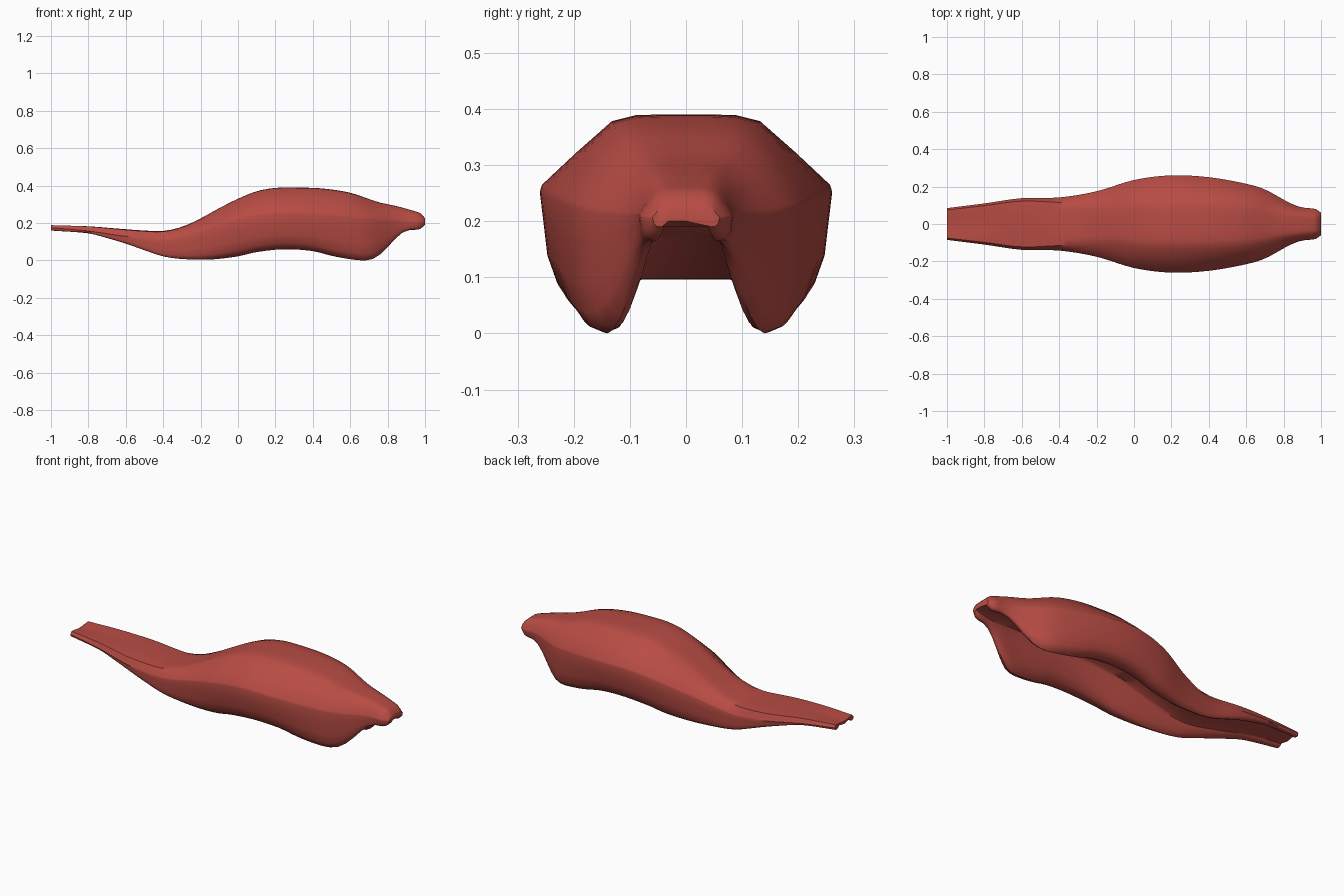
import bpy, bmesh

if "Cube" in bpy.data.objects:
    bpy.data.objects.remove(bpy.data.objects["Cube"])

# Lengthwise profiles: (position along x, value)
TOP = [(-1, .19), (-.8, .184), (-.6, .167), (-.5, .16), (-.4, .158), (-.3, .18), (-.2, .225), (-.1, .28),
       (0, .33), (.1, .37), (.2, .388), (.3, .39), (.45, .385), (.6, .362), (.75, .312), (.85, .29),
       (.95, .262), (.98, .25), (1, .225)]
BOTTOM = [(-1, .16), (-.8, .145), (-.7, .12), (-.6, .09), (-.5, .055), (-.4, .022), (-.3, .008),
          (-.15, .005), (0, .022), (.1, .045), (.25, .06), (.4, .05), (.5, .025), (.6, .007), (.68, 0),
          (.73, .012), (.78, .05), (.85, .125), (.9, .16), (.97, .167), (1, .19)]
WIDEST_Y = [(-1, .085), (-.8, .11), (-.6, .138), (-.4, .142), (-.2, .175), (0, .235), (.2, .26), (.4, .25),
            (.6, .215), (.7, .185), (.8, .13), (.85, .105), (.9, .088), (.97, .08), (1, .06)]
WIDEST_Z = [(-1, .176), (-.8, .158), (-.6, .13), (-.4, .112), (-.2, .16), (0, .225), (.2, .257), (.4, .25),
            (.6, .235), (.8, .215), (.92, .212), (1, .207)]
RIDGE_Y = [(-1, .075), (-.8, .098), (-.6, .122), (-.4, .115), (-.1, .103), (0, .122), (.3, .132),
           (.6, .118), (.8, .073), (.9, .058), (1, .045)]
LIP_Y = [(-1, .07), (-.6, .12), (-.3, .13), (-.1, .14), (.2, .17), (.5, .157), (.68, .14), (.8, .1),
         (.9, .07), (1, .045)]
INNER_Y = [(-1, .05), (-.5, .09), (0, .092), (.3, .1), (.68, .085), (.85, .06), (1, .037)]
CEILING = [(-1, .174), (-.8, .16), (-.6, .122), (-.4, .096), (-.2, .127), (0, .18), (.2, .215), (.4, .222),
           (.6, .212), (.75, .202), (.9, .19), (1, .2)]
TAIL_DIP = [(-1, .008), (-.8, .004), (-.6, 0), (1, 0)]


def sample(table, x):
    """Smooth Hermite interpolation through a profile."""
    n = len(table)

    def slope(i):
        a, b = table[max(i - 1, 0)], table[min(i + 1, n - 1)]
        return (b[1] - a[1]) / (b[0] - a[0])
    i = next((k for k in range(n - 1) if x <= table[k + 1][0]), n - 2)
    (x0, v0), (x1, v1) = table[i], table[i + 1]
    h = x1 - x0
    t = (x - x0) / h
    return (v0 * (2*t**3 - 3*t*t + 1) + v1 * (3*t*t - 2*t**3)
            + h * slope(i) * (t**3 - 2*t*t + t) + h * slope(i + 1) * (t**3 - t*t))


def section(x):
    """Closed cross-section: outer skin, lower lips and hollow channel."""
    zt, zb, ym, zm, yr, yl, yi, zc = (sample(t, x) for t in (
        TOP, BOTTOM, WIDEST_Y, WIDEST_Z, RIDGE_Y, LIP_Y, INNER_Y, CEILING))
    dip = sample(TAIL_DIP, x) if x < -.6 else 0
    zb = max(zb, 0)
    h, g = zm - zb, zc - zb
    half = [(yr * .33, zt - dip * .8), (yr * .68, zt - .01 * (zt - zm) - dip * .3), (yr, zt - .09 * (zt - zm)),
            ((yr + ym) / 2, (zt + zm) / 2 - .02 * (zt - zm)),
            (ym * .985, zm + .05 * (zt - zm)), (ym, zm - .03 * h),
            (ym * .975, zm - .3 * h), (yl + .85 * (ym - yl), zm - .6 * h),
            (yl + .66 * (ym - yl), zm - .84 * h), (yl + .42 * (ym - yl), zb + .045 * h),
            (yl, zb), (yl + .35 * (yi - yl), zb + .06 * g),
            (yl + .7 * (yi - yl), zb + .28 * g), (yi, zb + .7 * g),
            (yi * .96, zb + .93 * g), (yi * .85, zc)]
    return ([(x, 0, zt - dip)] + [(x, y, z) for y, z in half] + [(x, 0, zc - dip)]
            + [(x, -y, z) for y, z in reversed(half)])


# Shell lofted through the sections, with extra stations at the rounded nose
stations = [-1 + i * .04 for i in range(49)] + [.94, .96, .975, .988, .996, 1]
bm = bmesh.new()
rings = [[bm.verts.new(p) for p in section(x)] for x in stations]
for a, b in zip(rings, rings[1:]):
    n = len(a)
    for i in range(n):
        j = (i + 1) % n
        bm.faces.new((a[i], a[j], b[j], b[i]))

# End caps
for ring in (rings[0], rings[-1]):
    bm.faces.new(ring)
bmesh.ops.triangulate(bm, faces=[f for f in bm.faces if len(f.verts) > 4])
bmesh.ops.recalc_face_normals(bm, faces=bm.faces)

mesh = bpy.data.meshes.new("curved_shell")
bm.to_mesh(mesh)
bm.free()
shell = bpy.data.objects.new("curved_shell", mesh)
bpy.context.collection.objects.link(shell)

red = bpy.data.materials.new("muted red")
red.diffuse_color = (.48, .072, .058, 1)
red.use_nodes = True
red.node_tree.nodes["Principled BSDF"].inputs["Base Color"].default_value = red.diffuse_color
mesh.materials.append(red)

bpy.context.view_layer.objects.active = shell
shell.select_set(True)
bpy.ops.object.shade_smooth_by_angle(angle=.8)
